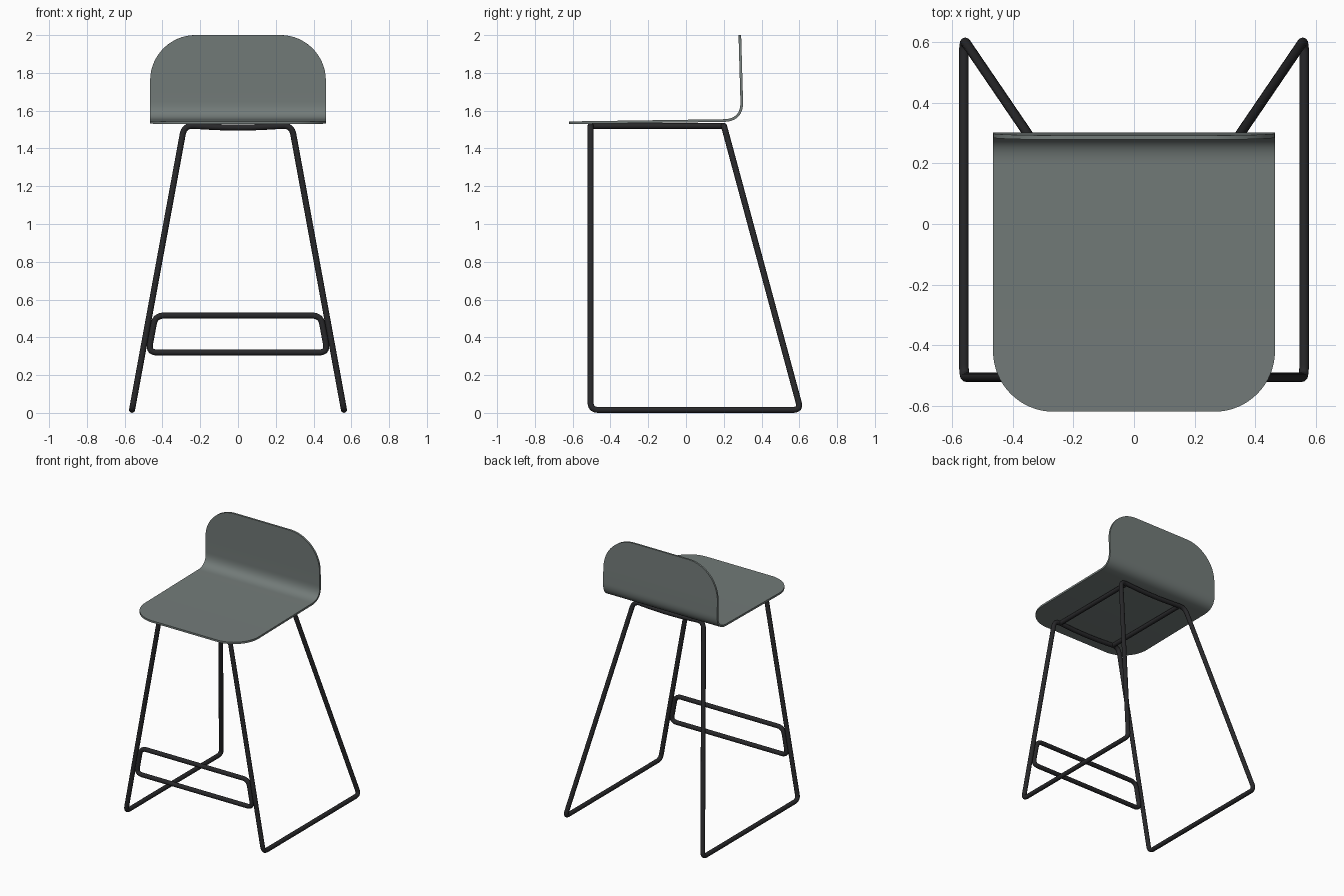
import bpy
from math import cos, sin, pi, radians
from mathutils import Vector

cube = bpy.data.objects.get("Cube")
if cube:
    bpy.data.objects.remove(cube, do_unlink=True)


def make_material(name, rgb):
    mat = bpy.data.materials.new(name)
    mat.use_nodes = True
    mat.diffuse_color = (*rgb, 1)
    mat.node_tree.nodes["Principled BSDF"].inputs["Base Color"].default_value = (*rgb, 1)
    return mat


seat_grey = make_material("seat_grey", (0.17, 0.198, 0.19))
frame_black = make_material("frame_black", (0.021, 0.021, 0.023))
TUBE = 0.016


def rounded(corners, closed=True, steps=8):
    """Path through (point, setback) corners, each rounded by a quadratic curve."""
    pts = [Vector(p) for p, _ in corners]
    path = []
    for i, (_, cut) in enumerate(corners):
        p = pts[i]
        if cut == 0 or (not closed and i in (0, len(pts) - 1)):
            path.append(p)
            continue
        a = p + (pts[i - 1] - p).normalized() * cut
        b = p + (pts[(i + 1) % len(pts)] - p).normalized() * cut
        for k in range(steps + 1):
            t = k / steps
            path.append(a * (1 - t) ** 2 + p * 2 * t * (1 - t) + b * t * t)
    return path


def finish(obj, mat):
    bpy.ops.object.select_all(action="DESELECT")
    obj.select_set(True)
    bpy.context.view_layer.objects.active = obj
    if obj.type == "CURVE":
        bpy.ops.object.convert(target="MESH")
    else:
        for mod in list(obj.modifiers):
            bpy.ops.object.modifier_apply(modifier=mod.name)
    obj = bpy.context.object
    obj.data.materials.clear()
    obj.data.materials.append(mat)
    bpy.ops.object.shade_smooth_by_angle(angle=radians(40))


def tube(name, path, closed=True):
    curve = bpy.data.curves.new(name, "CURVE")
    curve.dimensions = "3D"
    curve.bevel_depth = TUBE
    curve.bevel_resolution = 4
    curve.use_fill_caps = True
    spline = curve.splines.new("POLY")
    spline.points.add(len(path) - 1)
    for point, p in zip(spline.points, path):
        point.co = (*p, 1)
    spline.use_cyclic_u = closed
    obj = bpy.data.objects.new(name, curve)
    bpy.context.collection.objects.link(obj)
    finish(obj, frame_black)


# Leg frame: one closed tube of legs, floor runners and sagging cross bars
FRONT, BACK_TOP, BACK_FOOT = -0.505, 0.2, 0.607
TOP_X, FOOT_X, TOP_Z, FOOT_Z = 0.284, 0.561, 1.523, TUBE


def side(sx):
    return [((sx * TOP_X, FRONT, TOP_Z), 0.05),
            ((sx * FOOT_X, FRONT, FOOT_Z), 0.04),
            ((sx * FOOT_X, BACK_FOOT, FOOT_Z), 0.04),
            ((sx * TOP_X, BACK_TOP, TOP_Z), 0.05)]


front_sag = [((0, FRONT, TOP_Z - 0.018), 0.18)]
back_sag = [((0, BACK_TOP, TOP_Z - 0.018), 0.18)]
tube("leg_frame", rounded(side(1) + back_sag + side(-1)[::-1] + front_sag))

# Footrest loop between the front legs
tube("footrest", rounded([((0.438, FRONT, 0.515), 0.045), ((0.474, FRONT, 0.32), 0.045),
                          ((-0.474, FRONT, 0.32), 0.045), ((-0.438, FRONT, 0.515), 0.045)]))

# Bars under the seat, front to back
for label, sx in (("left", 1), ("right", -1)):
    x = sx * 0.235
    tube(label + "_seat_bar", [Vector((x, FRONT, 1.519)), Vector((x, BACK_TOP, 1.519))], False)

# Seat shell: bent profile swept across, with rounded front and top corners
HALF, FRONT_R, TOP_R, THICK = 0.465, 0.2, 0.24, 0.014
profile = rounded([((0, -0.619, 1.536), 0), ((0, 0.298, 1.549), 0.1), ((0, 0.285, 2.0), 0)],
                  closed=False, steps=14)
lengths = [0]
for a, b in zip(profile, profile[1:]):
    lengths.append(lengths[-1] + (b - a).length)
total = lengths[-1]


def at_length(s):
    for i in range(len(profile) - 1):
        if s <= lengths[i + 1] + 1e-9:
            t = (s - lengths[i]) / (lengths[i + 1] - lengths[i])
            return profile[i].lerp(profile[i + 1], t)
    return profile[-1]


stations = [(s, HALF) for s in lengths[1:-1]]
for k in range(17):
    a = k / 16 * pi / 2
    stations.append((FRONT_R * (1 - cos(a)), HALF - FRONT_R * (1 - sin(a))))
    stations.append((total - TOP_R * (1 - cos(a)), HALF - TOP_R * (1 - sin(a))))
stations.sort()

verts, faces = [], []
for i, (s, w) in enumerate(stations):
    p = at_length(s)
    verts += [(-w, p.y, p.z), (w, p.y, p.z)]
    if i:
        j = 2 * i
        faces.append((j - 2, j - 1, j + 1, j))
mesh = bpy.data.meshes.new("seat_shell")
mesh.from_pydata(verts, [], faces)
seat = bpy.data.objects.new("seat_shell", mesh)
bpy.context.collection.objects.link(seat)
solid = seat.modifiers.new("thickness", "SOLIDIFY")
solid.thickness = THICK
solid.offset = 0
finish(seat, seat_grey)
